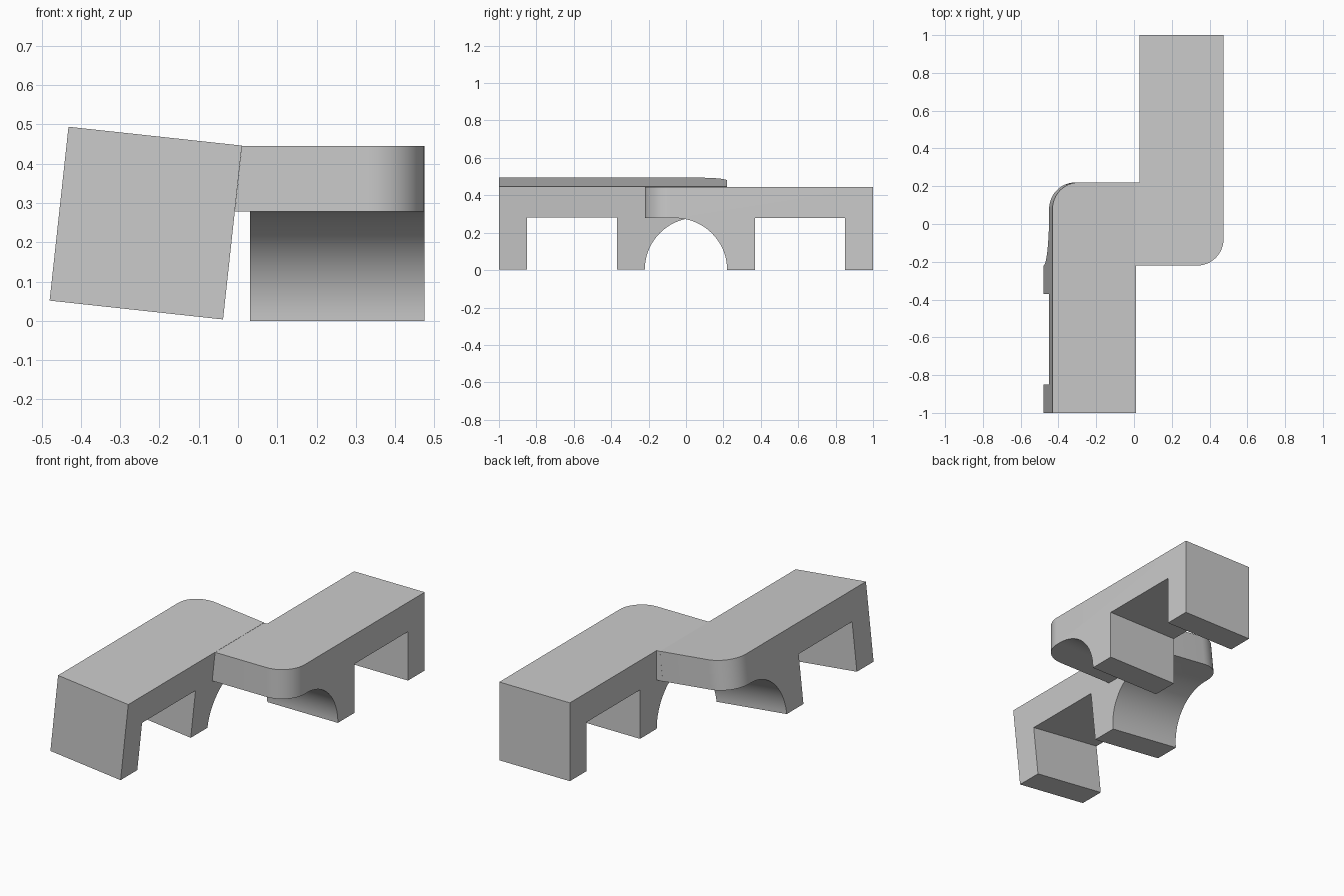
import bpy, bmesh
from math import radians, sin, cos, pi
from mathutils import Matrix

cube = bpy.data.objects.get("Cube")
if cube:
    bpy.data.objects.remove(cube, do_unlink=True)

WIDTH, HEIGHT, CLEAR = 0.444, 0.445, 0.278
TILT = radians(6.2)

grey = bpy.data.materials.new("plain grey")
grey.use_nodes = True
colour = (0.6, 0.6, 0.6, 1)
grey.diffuse_color = colour
grey.node_tree.nodes["Principled BSDF"].inputs["Base Color"].default_value = colour


def prism(bm, points, direction):
    """Extrude a closed outline along a direction."""
    face = bm.faces.new([bm.verts.new(p) for p in points])
    ext = bmesh.ops.extrude_face_region(bm, geom=[face])
    moved = [v for v in ext["geom"] if isinstance(v, bmesh.types.BMVert)]
    bmesh.ops.translate(bm, verts=moved, vec=direction)
    bmesh.ops.recalc_face_normals(bm, faces=bm.faces)


def add_object(name, bm, matrix=Matrix()):
    mesh = bpy.data.meshes.new(name)
    bm.to_mesh(mesh)
    bm.free()
    mesh.materials.append(grey)
    obj = bpy.data.objects.new(name, mesh)
    bpy.context.collection.objects.link(obj)
    obj.matrix_world = matrix
    bpy.ops.object.select_all(action="DESELECT")
    obj.select_set(True)
    bpy.context.view_layer.objects.active = obj
    bpy.ops.object.shade_smooth_by_angle(angle=radians(30))


def arm(name, matrix):
    # Side outline: overhang, quarter-round arch, leg, square slot, end leg
    steps = 24
    arch = [(-0.058 + CLEAR * sin(t), CLEAR * cos(t))
            for t in (i * pi / 2 / steps for i in range(steps + 1))]
    outline = [(-0.22, HEIGHT), (-0.22, CLEAR)] + arch + [
        (0.37, 0), (0.37, CLEAR), (0.85, CLEAR), (0.85, 0), (1, 0), (1, HEIGHT)]
    bm = bmesh.new()
    prism(bm, [(0, y, z) for y, z in outline], (WIDTH, 0, 0))
    # Round the outer upright corner of the overhang
    corner = [e for e in bm.edges
              if all(v.co.x > WIDTH - 0.01 and v.co.y < -0.21 for v in e.verts)]
    bmesh.ops.bevel(bm, geom=corner, offset=0.14, segments=12,
                    profile=0.5, affect="EDGES")
    add_object(name, bm, matrix)


# Level arm, and its half-turned twin tilted about the upper inner edge
arm("level_arm", Matrix.Translation((0.03, 0, 0)))
arm("tilted_arm", Matrix.Translation((0.01, 0, HEIGHT + 0.001))
    @ Matrix.Rotation(TILT, 4, "Y")
    @ Matrix.Translation((0, 0, -HEIGHT))
    @ Matrix.Rotation(pi, 4, "Z"))

# Wedge bridge joining the two overhangs
bm = bmesh.new()
wedge = [(0.01, HEIGHT), (0.03, HEIGHT), (0.03, CLEAR), (-0.008, CLEAR)]
prism(bm, [(x, -0.22, z) for x, z in wedge], (0, 0.44, 0))
add_object("bridge", bm)
